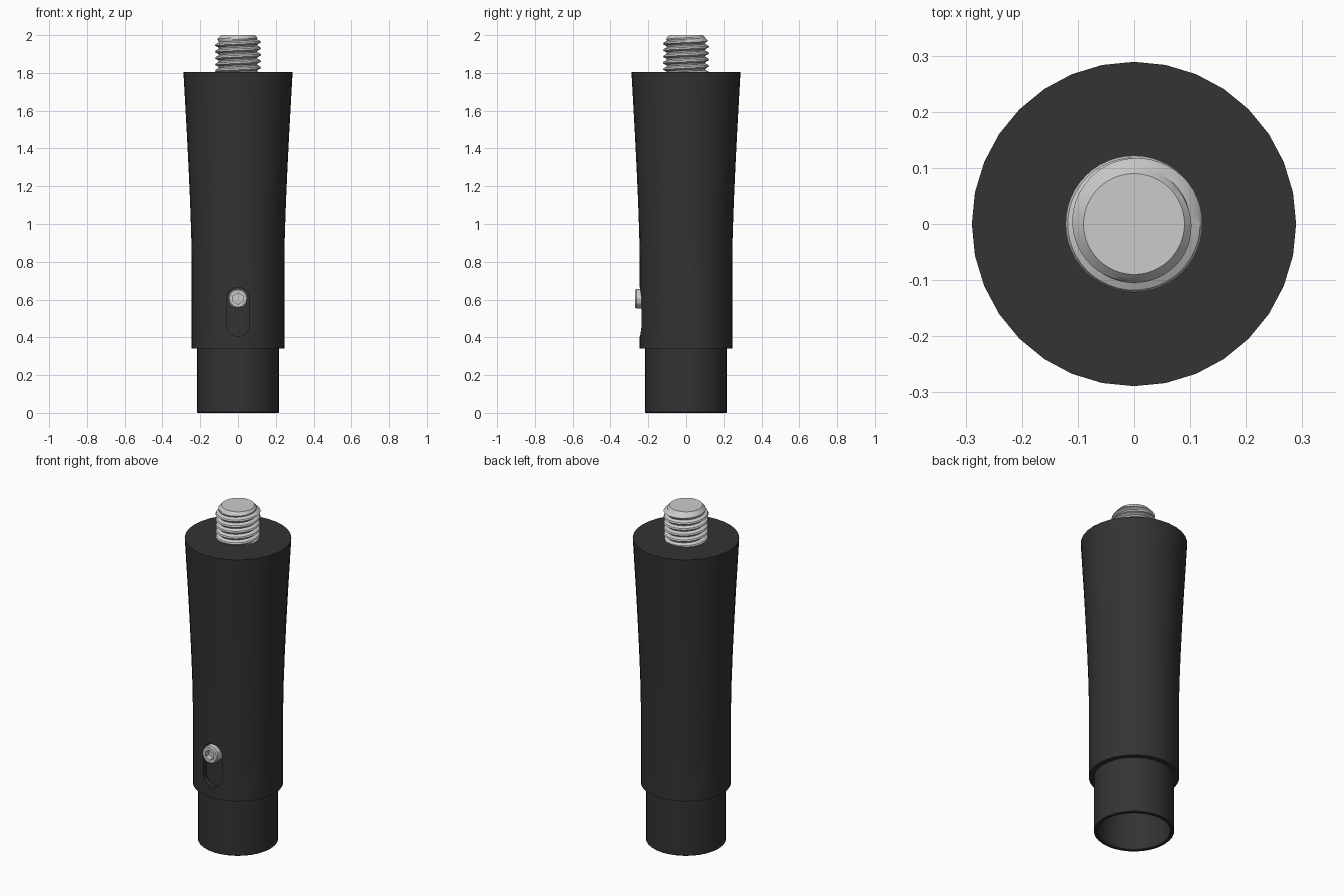
import bpy, bmesh, math
from mathutils import Matrix

if "Cube" in bpy.data.objects:
    bpy.data.objects.remove(bpy.data.objects["Cube"])


def material(name, v):
    m = bpy.data.materials.new(name)
    m.diffuse_color = (v, v, v, 1)
    m.use_nodes = True
    m.node_tree.nodes["Principled BSDF"].inputs["Base Color"].default_value = m.diffuse_color
    return m


BLACK = material("matte black", 0.033)
STEEL = material("steel", 0.6)


def finish(name, bm, mat, matrix=None):
    bmesh.ops.remove_doubles(bm, verts=bm.verts, dist=1e-5)
    bmesh.ops.recalc_face_normals(bm, faces=bm.faces)
    if matrix:
        bm.transform(matrix)
    me = bpy.data.meshes.new(name)
    bm.to_mesh(me)
    bm.free()
    me.materials.append(mat)
    ob = bpy.data.objects.new(name, me)
    bpy.context.collection.objects.link(ob)
    return ob


def lathe(name, profile, steps, mat, matrix=None):
    """Revolve (radius, z) points around z."""
    bm = bmesh.new()
    vs = [bm.verts.new((r, 0, z)) for r, z in profile]
    es = [bm.edges.new(p) for p in zip(vs, vs[1:])]
    bmesh.ops.spin(bm, geom=vs + es, cent=(0, 0, 0), axis=(0, 0, 1),
                   angle=2 * math.pi, steps=steps)
    return finish(name, bm, mat, matrix)


def prism(name, outline, y0, y1):
    """Extrude an (x, z) outline along y."""
    bm = bmesh.new()
    f = bm.faces.new([bm.verts.new((x, y0, z)) for x, z in outline])
    ext = bmesh.ops.extrude_face_region(bm, geom=[f])["geom"]
    bmesh.ops.translate(bm, vec=(0, y1 - y0, 0),
                        verts=[g for g in ext if isinstance(g, bmesh.types.BMVert)])
    return finish(name, bm, BLACK)


def select(ob):
    bpy.ops.object.select_all(action='DESELECT')
    ob.select_set(True)
    bpy.context.view_layer.objects.active = ob


def cut(ob, cutter):
    mod = ob.modifiers.new("cut", 'BOOLEAN')
    mod.operation, mod.object, mod.solver = 'DIFFERENCE', cutter, 'EXACT'
    select(ob)
    bpy.ops.object.modifier_apply(modifier=mod.name)
    bpy.data.objects.remove(cutter)


def smooth(ob, deg=30):
    select(ob)
    bpy.ops.object.shade_smooth_by_angle(angle=math.radians(deg))


# flared outer handle
body = lathe("handle_body", [
    (0, 1.6), (0.214, 1.6), (0.214, 0.34), (0.245, 0.34), (0.245, 0.8),
    (0.248, 0.95), (0.254, 1.12), (0.262, 1.3), (0.272, 1.5),
    (0.281, 1.66), (0.289, 1.805), (0, 1.805)], 32, BLACK)

# rounded slot through the front of the handle
SLOT_R, LOW, HIGH = 0.062, 0.467, 0.602
slot = []
for i in range(26):
    a = math.pi * (i if i < 13 else i - 1) / 12
    slot.append((SLOT_R * math.cos(a),
                 (HIGH if i < 13 else LOW) + SLOT_R * math.sin(a)))
cut(body, prism("slot_cutter", slot, -0.4, -0.15))
smooth(body)

# hollow inner tube
tube = lathe("inner_tube", [
    (0, 1.2), (0.198, 1.2), (0.198, 0.004), (0.202, 0), (0.214, 0),
    (0.218, 0.004), (0.218, 1.22), (0, 1.22)], 32, BLACK)
smooth(tube)

# socket screw sitting at the top of the slot
to_front = Matrix.Translation((0, 0, 0.605)) @ Matrix.Rotation(math.pi / 2, 4, 'X')
screw = lathe("socket_screw", [
    (0, 0.19), (0.05, 0.19), (0.052, 0.262), (0.046, 0.269), (0, 0.269)],
    12, STEEL, to_front)
hexagon = [(0.03 * math.cos(math.pi * (i / 3 + 1 / 6)),
            0.605 + 0.03 * math.sin(math.pi * (i / 3 + 1 / 6))) for i in range(6)]
cut(screw, prism("socket_cutter", hexagon, -0.3, -0.235))
smooth(screw, 25)

# threaded stud: helical ridges, chamfered at the top
PITCH, SEG, TOP = 0.034, 48, 2.0
bm = bmesh.new()
columns = []
for s in range(SEG + 1):
    t = s / SEG
    col = []
    for j in range(30):
        z = min(TOP, 1.74 + PITCH * (j / 4 + t))
        r = (0.101, 0.105, 0.122, 0.118)[j % 4]
        r = min(r, 0.09 + (TOP - z) * 0.9)
        a = 2 * math.pi * t
        col.append(bm.verts.new((r * math.cos(a), r * math.sin(a), z)))
    columns.append(col + [bm.verts.new((0.09 * math.cos(a), 0.09 * math.sin(a), TOP))])
for c, d in zip(columns, columns[1:]):
    for j in range(30):
        bm.faces.new((c[j], d[j], d[j + 1], c[j + 1]))
bm.faces.new([c[-1] for c in columns[:-1]])
stud = finish("threaded_stud", bm, STEEL)
smooth(stud)
